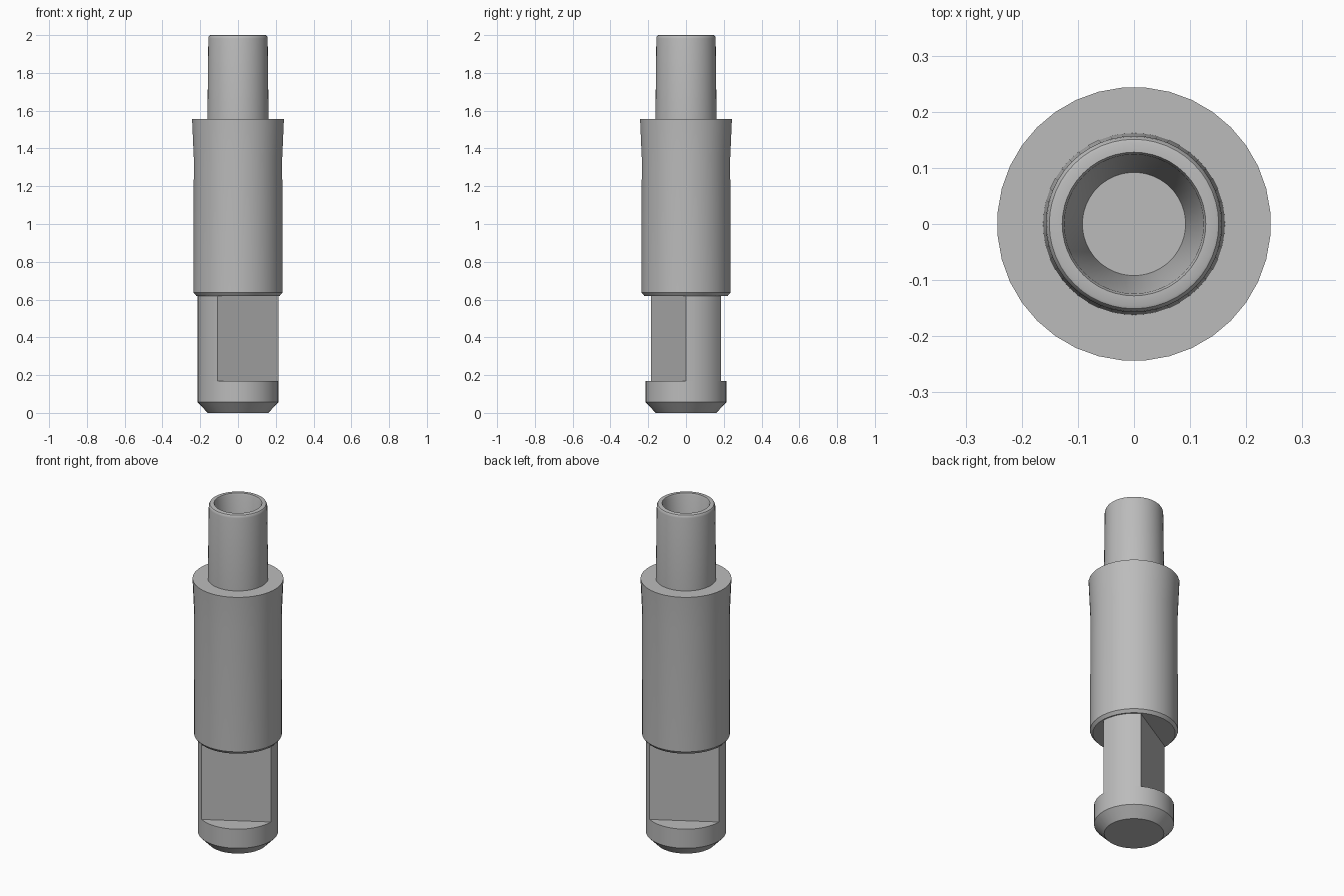
import bpy
from math import cos, sin, pi, radians

cube = bpy.data.objects.get("Cube")
if cube:
    bpy.data.objects.remove(cube, do_unlink=True)

steel = bpy.data.materials.new("grey steel")
steel.use_nodes = True
GREY = (0.5, 0.5, 0.5, 1)
steel.diffuse_color = GREY
steel.node_tree.nodes["Principled BSDF"].inputs["Base Color"].default_value = GREY


def make(name, verts, faces):
    mesh = bpy.data.meshes.new(name)
    mesh.from_pydata(verts, [], faces)
    mesh.materials.append(steel)
    obj = bpy.data.objects.new(name, mesh)
    bpy.context.collection.objects.link(obj)
    bpy.ops.object.select_all(action="DESELECT")
    obj.select_set(True)
    bpy.context.view_layer.objects.active = obj
    bpy.ops.object.shade_smooth_by_angle(angle=radians(25))
    return obj


def ring(radius, z, angles):
    return [(radius * cos(a), radius * sin(a), z) for a in angles]


def walls(count, rings):
    faces = []
    for r in range(rings - 1):
        for i in range(count):
            j = (i + 1) % count
            a, b = r * count, (r + 1) * count
            faces.append((a + i, a + j, b + j, b + i))
    return faces


def turned(name, profile, sides, offset=0.0):
    """Closed turned part from (radius, z) pairs, first to last."""
    angles = [2 * pi * (i + offset) / sides for i in range(sides)]
    verts = [v for r, z in profile for v in ring(r, z, angles)]
    last = (len(profile) - 1) * sides
    faces = walls(sides, len(profile))
    faces.append(tuple(reversed(range(sides))))
    faces.append(tuple(range(last, last + sides)))
    return make(name, verts, faces)


# Chamfered foot
turned("foot", [(0.16, 0), (0.215, 0.057), (0.215, 0.17)], 36)

# Shank: two round sides joined by two parallel wrench flats
arcs = [radians(start + step) for start in (0, 180) for step in range(0, 61, 10)]
shank = ring(0.215, 0.17, arcs) + ring(0.215, 0.62, arcs)
make("flatted_shank", shank, walls(len(arcs), 2))

# Main barrel with chamfered lower edge and a slight flare at the top
turned("barrel", [(0.222, 0.62), (0.236, 0.637), (0.235, 1.35), (0.244, 1.555)], 36, 0.5)

# Tapered spigot, rounded lip and blind tapered bore
turned("hollow_spigot", [
    (0.162, 1.555), (0.157, 1.982), (0.155, 1.992), (0.151, 1.998), (0.146, 2.0),
    (0.128, 2.0), (0.124, 1.99), (0.092, 1.52 + 0.04)], 48)
